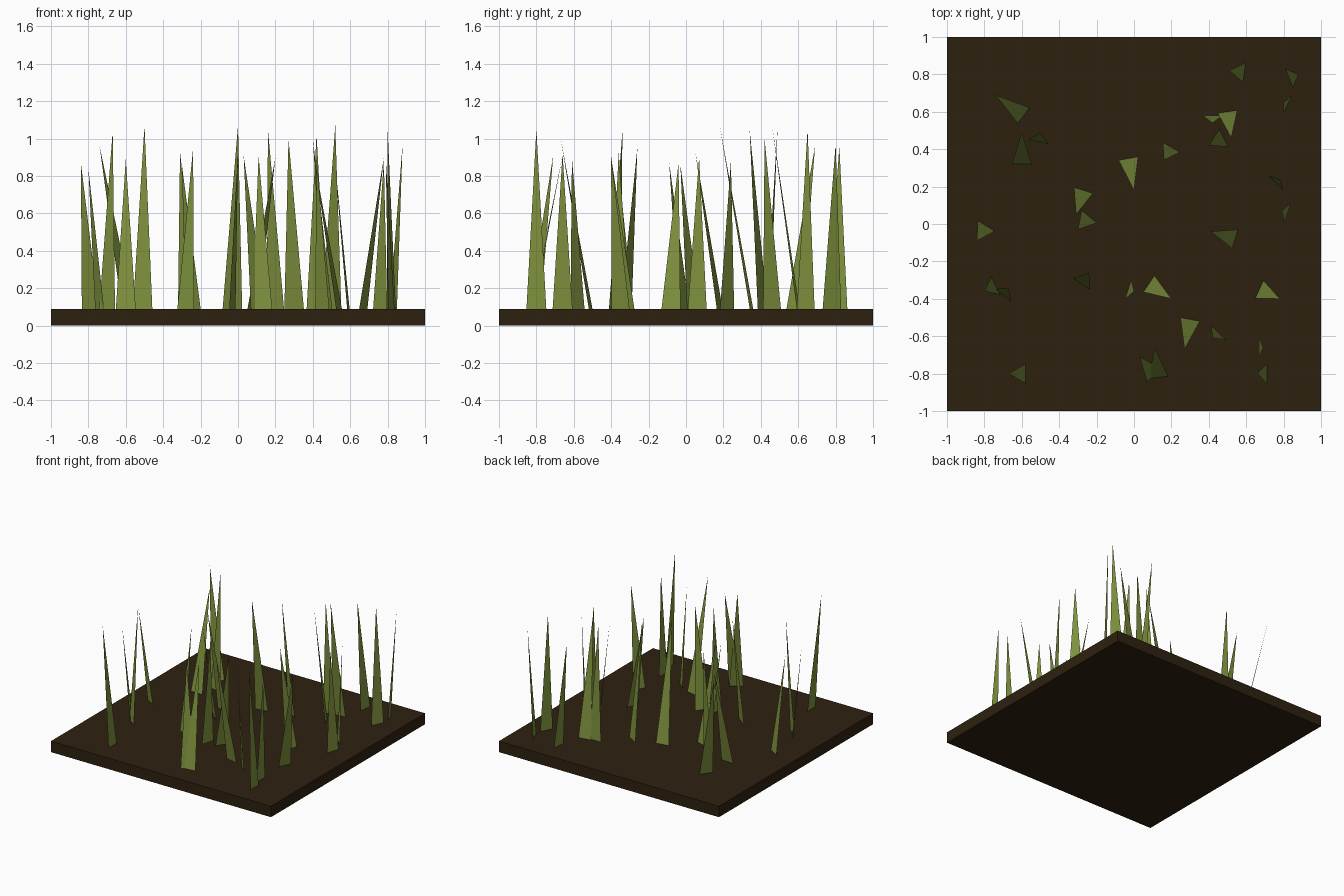
import bpy
from mathutils import Vector

# Remove the default cube
default_cube = bpy.data.objects.get("Cube")
if default_cube:
    bpy.data.objects.remove(default_cube, do_unlink=True)

SOIL_TOP = 0.09
BLADE_HALF_WIDTH = 0.053


def make_material(name, color):
    """Flat colour for both the viewport and the render."""
    material = bpy.data.materials.new(name)
    material.use_nodes = True
    material.diffuse_color = color
    shader = material.node_tree.nodes["Principled BSDF"]
    shader.inputs["Base Color"].default_value = color
    shader.inputs["Roughness"].default_value = 1.0
    return material


def make_blade(name, base_x, base_y, tip_x, tip_y, height, material):
    """One flat triangular blade, with its base edge square to its lean."""
    root = Vector((base_x, base_y, SOIL_TOP * 100)) / 100
    tip = Vector((tip_x, tip_y, height)) / 100
    lean = tip - root
    side = Vector((-lean.y, lean.x, 0)).normalized() * BLADE_HALF_WIDTH
    # Vertex order turns the face normal upward
    mesh = bpy.data.meshes.new(name)
    mesh.from_pydata([root + side, root - side, tip], [], [(0, 1, 2)])
    if mesh.polygons[0].normal.z < 0:
        mesh.flip_normals()
    mesh.materials.append(material)
    blade = bpy.data.objects.new(name, mesh)
    bpy.context.collection.objects.link(blade)
    return blade


soil_brown = make_material("soil brown", (0.027, 0.0155, 0.005, 1))
grass_green = make_material("grass green", (0.205, 0.28, 0.046, 1))

# Square slab of soil
bpy.ops.mesh.primitive_cube_add(size=2, location=(0, 0, SOIL_TOP / 2))
soil = bpy.context.object
soil.name = "soil_slab"
soil.scale.z = SOIL_TOP / 2
bpy.ops.object.transform_apply(location=False, rotation=False, scale=True)
soil.data.materials.append(soil_brown)

# Scattered grass: root x, root y, tip x, tip y, tip height (hundredths)
blades = [
    # left half
    (-59, 58, -74, 69, 96),
    (-60, 32, -60, 49, 89),
    (-51, 44, -50, 49, 107),
    (-79, -1, -84, -9, 87),
    (-74, -33, -80, -36, 84),
    (-70, -38, -67, -34, 104),
    (-58, -80, -67, -80, 105),
    (-28, -32, -24, -26, 95),
    (-27, 18, -31, 5, 93),
    (-24, 4, -30, -3, 86),
    (-3, 35, 0, 18, 107),
    (-3, -35, 0, -36, 93),
    # right half
    (20, 41, 16, 34, 105),
    (54, -8, 41, -4, 87),
    (8, -32, 20, -40, 90),
    (67, -35, 78, -40, 90),
    (30, -51, 27, -67, 100),
    (45, -58, 42, -61, 90),
    (67, -66, 69, -66, 92),
    (71, -80, 66, -80, 105),
    (13, -82, 11, -66, 91),
    (11, -81, 3, -71, 91),
    (59, 81, 51, 82, 96),
    (83, 78, 88, 80, 97),
    (82, 64, 80, 65, 105),
    (42, 58, 42, 54, 102),
    (50, 60, 52, 46, 107),
    (48, 46, 40, 42, 100),
    (76, 22, 78, 24, 88),
]
# One more low-lean blade beside the right edge
for number, blade in enumerate(blades + [(82, 6, 79, 7, 90)], start=1):
    make_blade(f"grass_blade_{number}", *blade, grass_green)
